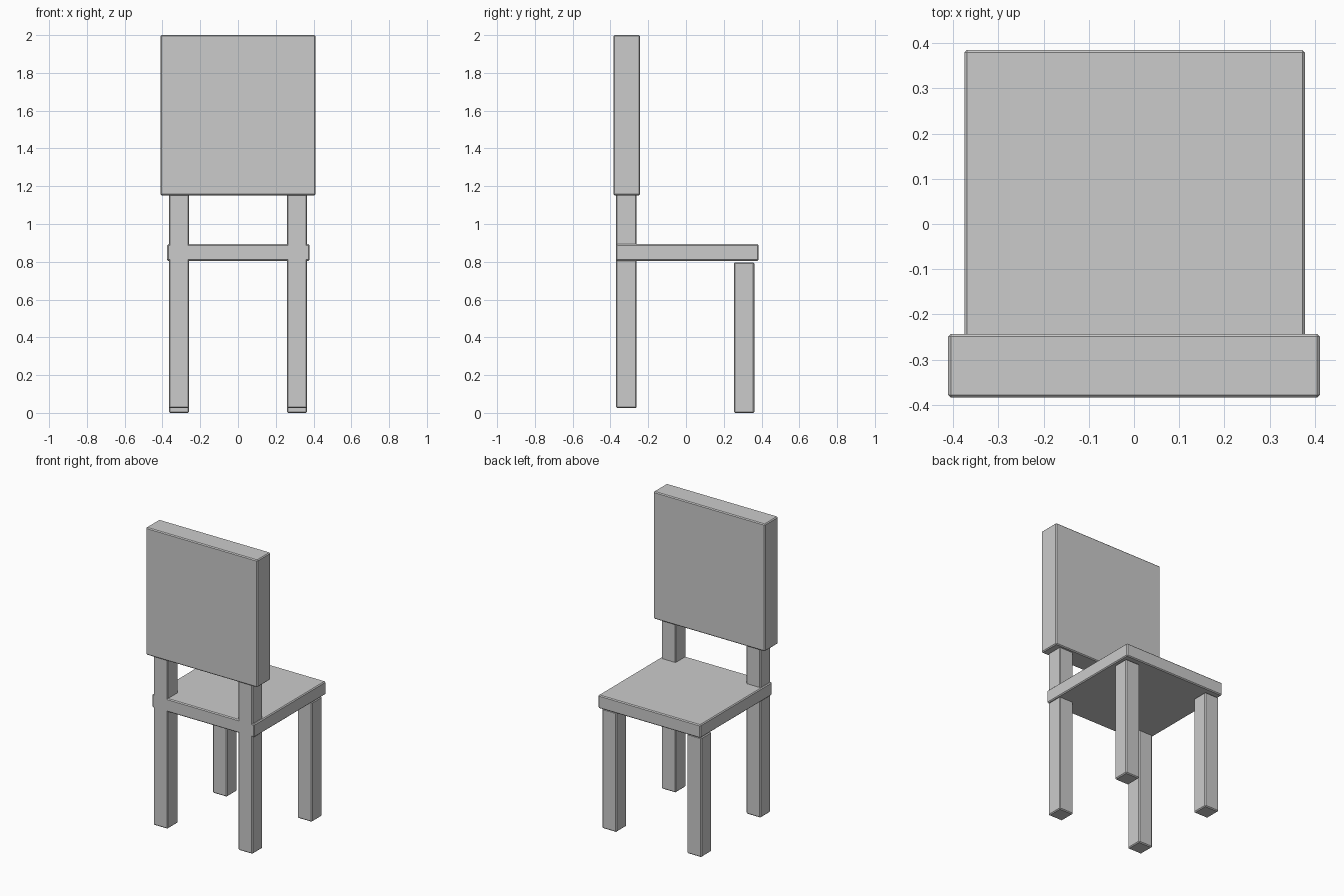
import bpy
import bmesh

if "Cube" in bpy.data.objects:
    bpy.data.objects.remove(bpy.data.objects["Cube"])

grey = bpy.data.materials.new("plain_grey")
grey.diffuse_color = (0.6, 0.6, 0.6, 1)
grey.use_nodes = True
grey.node_tree.nodes["Principled BSDF"].inputs["Base Color"].default_value = grey.diffuse_color


def box(name, x, y, z, bevel=0.006):
    """Box spanning the (min, max) ranges, with narrow chamfered edges."""
    bm = bmesh.new()
    bmesh.ops.create_cube(bm, size=1)
    for v in bm.verts:
        for i, (lo, hi) in enumerate((x, y, z)):
            v.co[i] = hi if v.co[i] > 0 else lo
    mesh = bpy.data.meshes.new(name)
    bm.to_mesh(mesh)
    bm.free()
    mesh.materials.append(grey)
    obj = bpy.data.objects.new(name, mesh)
    bpy.context.collection.objects.link(obj)
    mod = obj.modifiers.new("chamfer", 'BEVEL')
    mod.width = bevel
    mod.segments = 1
    return obj


# Seat and backrest
box("seat", (-0.375, 0.378), (-0.37, 0.385), (0.805, 0.893))
box("backrest", (-0.411, 0.411), (-0.384, -0.243), (1.152, 2.0))

# Tall posts carry the backrest; short legs stop just under the seat
for side, x in (("left", (-0.366, -0.26)), ("right", (0.26, 0.366))):
    box("back_post_" + side, x, (-0.37, -0.262), (0.025, 1.165))
    box("front_leg_" + side, x, (0.254, 0.362), (0.0, 0.797))
